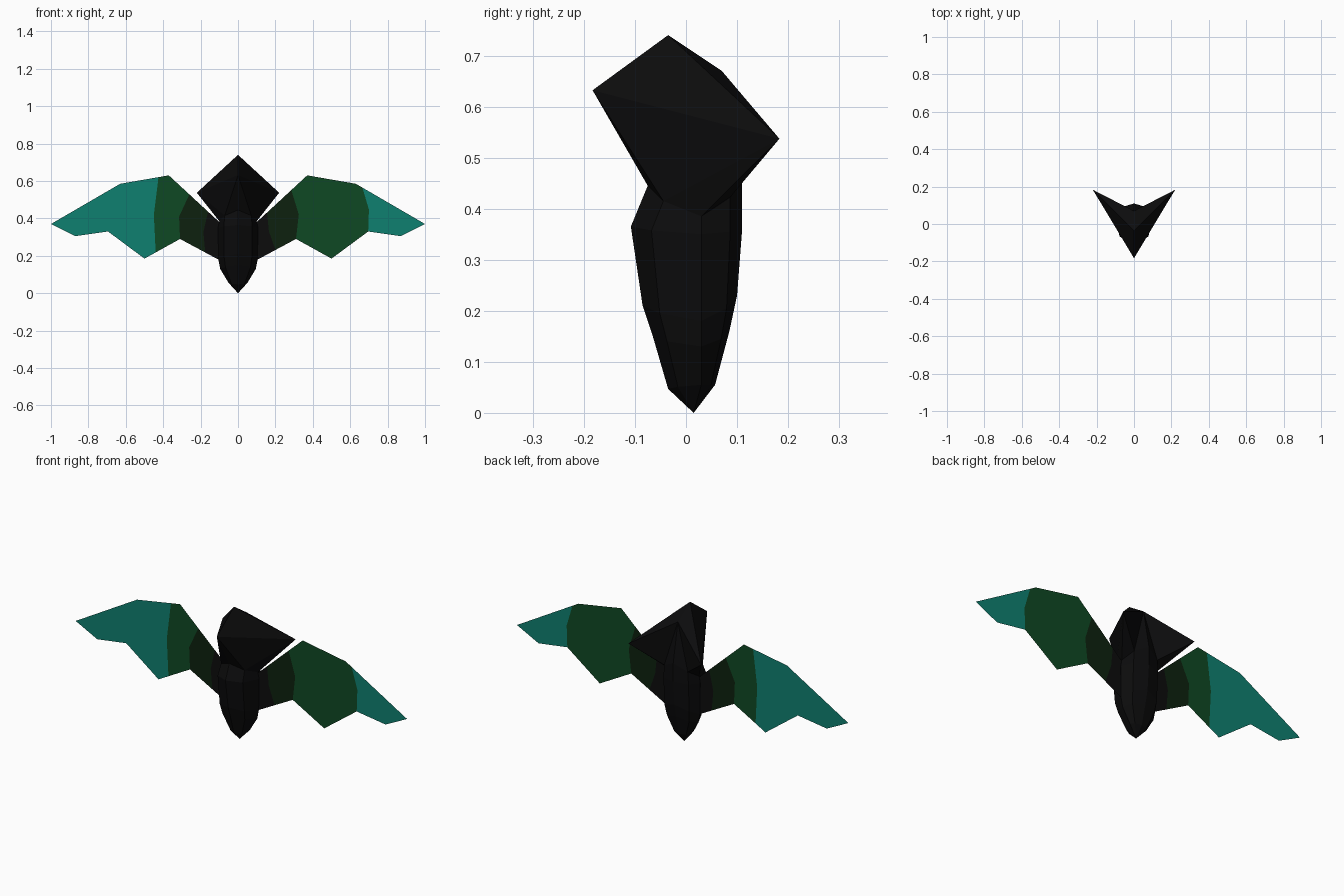
import bpy, bmesh, math

if "Cube" in bpy.data.objects:
    bpy.data.objects.remove(bpy.data.objects["Cube"])


def material(name, rgb):
    m = bpy.data.materials.new(name)
    m.diffuse_color = (*rgb, 1)
    m.use_nodes = True
    m.node_tree.nodes["Principled BSDF"].inputs["Base Color"].default_value = m.diffuse_color
    return m


BLACK = material("black", (0.0035, 0.0035, 0.0038))
DEEP = material("deep green", (0.004, 0.0155, 0.0045))
GREEN = material("dark green", (0.0048, 0.065, 0.0176))
TEAL = material("teal", (0.0048, 0.215, 0.16))


def finish(name, bm, mats, recalc=True):
    bmesh.ops.remove_doubles(bm, verts=bm.verts[:], dist=1e-4)
    if recalc:
        bmesh.ops.recalc_face_normals(bm, faces=bm.faces[:])
    me = bpy.data.meshes.new(name)
    bm.to_mesh(me)
    bm.free()
    for m in mats:
        me.materials.append(m)
    ob = bpy.data.objects.new(name, me)
    bpy.context.collection.objects.link(ob)
    return ob


# Eight-sided body ring, starting at the front and running round +x
AXIS_Y = 0.03


def ring(yf, zf, w, zs, yb, zb):
    pts = []
    for i in range(8):
        a = i * math.pi / 4
        c = math.cos(a)
        ye, ze = (yf, zf) if c > 0 else (yb, zb)
        pts.append((w * math.sin(a), AXIS_Y + (ye - AXIS_Y) * abs(c), zs + (ze - zs) * c * c))
    return pts


neck = ring(-0.075, 0.445, 0.10, 0.385, 0.11, 0.46)
rings = [neck,
         ring(-0.108, 0.365, 0.107, 0.35, 0.11, 0.36),
         ring(-0.085, 0.21, 0.105, 0.18, 0.10, 0.23),
         ring(-0.065, 0.15, 0.095, 0.13, 0.085, 0.16),
         ring(-0.035, 0.047, 0.05, 0.055, 0.057, 0.055)]

# Body
bm = bmesh.new()
loops = [[bm.verts.new(p) for p in r] for r in rings]
for a, b in zip(loops, loops[1:]):
    for i in range(8):
        j = (i + 1) % 8
        bm.faces.new((a[i], a[j], b[j], b[i]))
tip = bm.verts.new((0, 0.015, 0))
for i in range(8):
    bm.faces.new((loops[-1][i], loops[-1][(i + 1) % 8], tip))
finish("body", bm, [BLACK])

# Head with two swept-back ears, half faces mirrored
bm = bmesh.new()
top, snout, ear, nape = (0, -0.035, 0.74), (0, -0.183, 0.632), (0.22, 0.183, 0.537), (0, 0.07, 0.67)
half = [(top, snout, ear), (top, ear, nape), (snout, neck[0], neck[1]), (snout, neck[1], ear),
        (neck[1], neck[2], ear), (ear, neck[2], neck[3]), (ear, neck[3], nape), (neck[3], neck[4], nape)]
for s in (1, -1):
    for f in half:
        bm.faces.new([bm.verts.new((s * x, y, z)) for x, y, z in f][::s])
finish("head", bm, [BLACK])

# Wings: flat sheets, cut into colour bands along slightly bent borders
UPPER = [(0.06, 0.345), (0.105, 0.385), (0.37, 0.63), (0.63, 0.585), (1.0, 0.37)]
LOWER = [(0.06, 0.16), (0.105, 0.18), (0.31, 0.29), (0.5, 0.185), (0.695, 0.33), (0.87, 0.305), (1.0, 0.37)]


def edge_z(line, x):
    for (x0, z0), (x1, z1) in zip(line, line[1:]):
        if x <= x1:
            return z0 + (z1 - z0) * (x - x0) / (x1 - x0)
    return line[-1][1]


def wing(name, s, borders):
    # each border: x at the upper edge, middle and lower edge
    borders = [(0.06, 0.06, 0.06)] + borders + [(1.0, 1.0, 1.0)]
    bm = bmesh.new()
    for k, (b0, b1) in enumerate(zip(borders, borders[1:])):
        def border(b):
            zt, zb = edge_z(UPPER, b[0]), edge_z(LOWER, b[2])
            return [(b[0], zt), (b[1], (zt + zb) / 2), (b[2], zb)]
        up = [p for p in UPPER if b0[0] + 1e-3 < p[0] < b1[0] - 1e-3]
        low = [p for p in LOWER if b0[2] + 1e-3 < p[0] < b1[2] - 1e-3]
        outer = border(b1) if k < len(borders) - 2 else [UPPER[-1]]
        poly = border(b0)[::-1] + up + outer + low[::-1]
        f = bm.faces.new([bm.verts.new((s * x, 0.029, z)) for x, z in poly][::-s])
        f.material_index = k
    finish(name, bm, [BLACK, DEEP, GREEN, TEAL], recalc=False)


wing("right_wing", 1, [(0.155, 0.165, 0.2), (0.285, 0.325, 0.31), (0.665, 0.70, 0.696)])
wing("left_wing", -1, [(0.16, 0.185, 0.175), (0.26, 0.315, 0.31), (0.425, 0.45, 0.44)])
